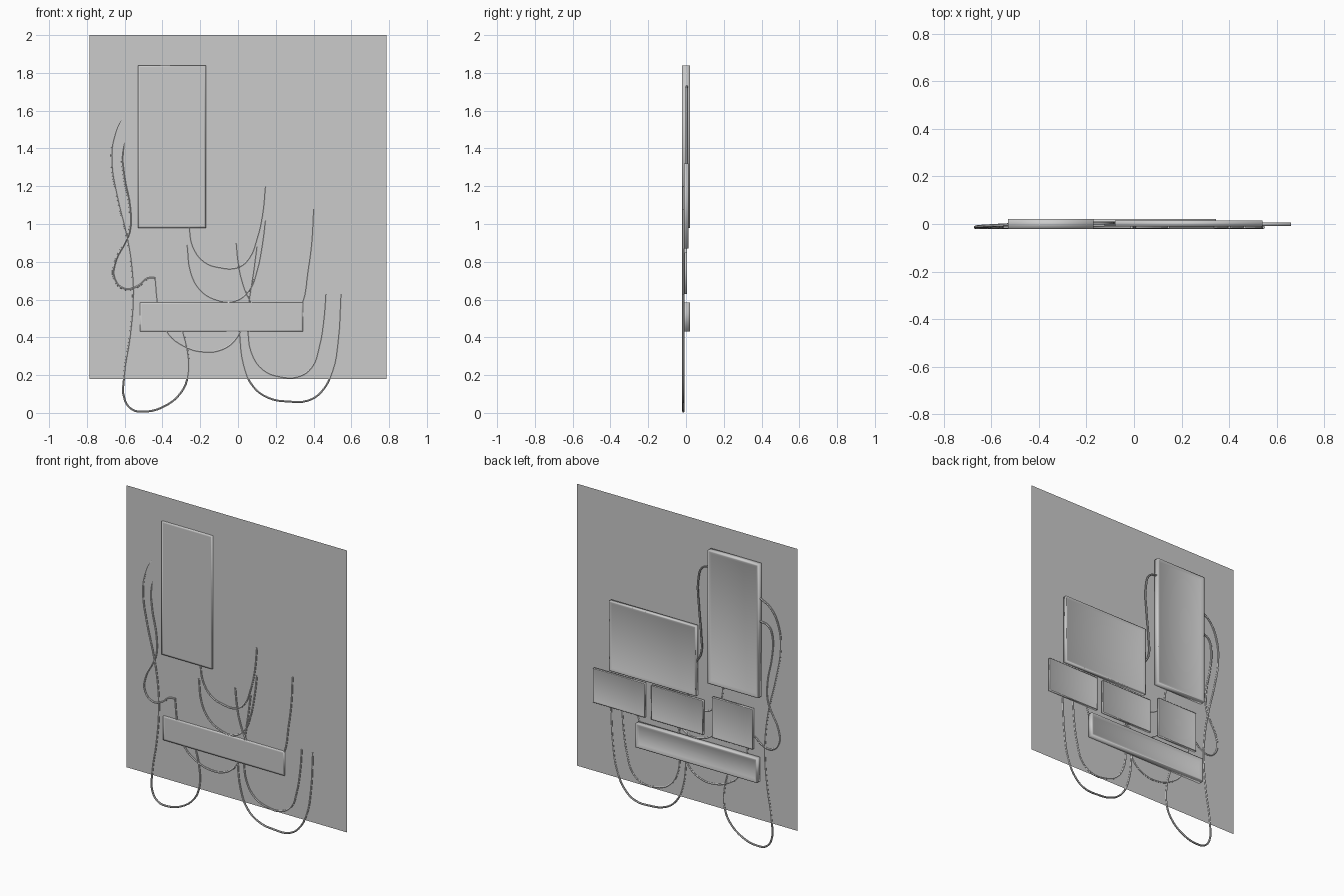
import bpy, bmesh

if "Cube" in bpy.data.objects:
    bpy.data.objects.remove(bpy.data.objects["Cube"])

WALL_Y, WIRE_Y, WIRE_R = -0.013, -0.014, 0.006


def add_mesh(name, bm):
    bmesh.ops.recalc_face_normals(bm, faces=bm.faces[:])
    me = bpy.data.meshes.new(name)
    bm.to_mesh(me)
    bm.free()
    ob = bpy.data.objects.new(name, me)
    bpy.context.collection.objects.link(ob)
    return ob


def wall(name, x0, x1, z0, z1, y):
    bm = bmesh.new()
    bm.faces.new([bm.verts.new((x, y, z)) for x, z in
                  ((x0, z0), (x1, z0), (x1, z1), (x0, z1))])
    return add_mesh(name, bm)


def panel(name, x0, x1, y0, y1, z0, z1, rim, recess):
    """Shallow box with a soft back and a recessed screen on the +y side."""
    bm = bmesh.new()
    bmesh.ops.create_cube(bm, size=1)
    for v in bm.verts:
        v.co.x = x0 if v.co.x < 0 else x1
        v.co.y = y0 if v.co.y < 0 else y1
        v.co.z = z0 if v.co.z < 0 else z1
    bm.normal_update()
    screen = [f for f in bm.faces if f.normal.y > 0.9]
    back = [f for f in bm.faces if f.normal.y < -0.9]
    bmesh.ops.inset_region(bm, faces=back, thickness=rim * 0.5)
    bmesh.ops.inset_region(bm, faces=screen, thickness=rim * 0.35)
    bmesh.ops.inset_region(bm, faces=screen, thickness=rim * 0.65, depth=-recess)
    for f in bm.faces:
        f.smooth = True
    return add_mesh(name, bm)


def wire(name, pts, y=WIRE_Y, start_y=None):
    """Round cable through x, z points; start_y lets it leave a panel side."""
    cu = bpy.data.curves.new(name, 'CURVE')
    cu.dimensions = '3D'
    cu.bevel_depth = WIRE_R
    cu.bevel_resolution = 1
    cu.resolution_u = 4
    cu.use_fill_caps = True
    sp = cu.splines.new('BEZIER')
    sp.bezier_points.add(len(pts) - 1)
    for i, (bp, (x, z)) in enumerate(zip(sp.bezier_points, pts)):
        yy = y
        if start_y is not None and i < 3:
            yy = start_y + (y - start_y) * i / 3
        bp.co = (x, yy, z)
        bp.handle_left_type = bp.handle_right_type = 'AUTO'
    ob = bpy.data.objects.new(name, cu)
    bpy.context.collection.objects.link(ob)
    bpy.ops.object.select_all(action='DESELECT')
    ob.select_set(True)
    bpy.context.view_layer.objects.active = ob
    bpy.ops.object.convert(target='MESH')
    bpy.ops.object.shade_smooth_by_angle()


# backing wall
wall("backing_wall", -0.787, 0.787, 0.18, 2.0, WALL_Y)

# screens and boxes
panel("tall_screen", -0.53, -0.17, -0.021, 0.021, 0.98, 1.84, 0.03, 0.008)
panel("wide_screen", -0.08, 0.54, -0.010, 0.014, 0.87, 1.32, 0.025, 0.006)
panel("small_screen_right", 0.29, 0.66, -0.008, 0.006, 0.63, 0.85, 0.014, 0.003)
panel("small_screen_middle", -0.125, 0.245, -0.008, 0.006, 0.63, 0.85, 0.014, 0.003)
panel("small_screen_left", -0.48, -0.19, -0.010, 0.006, 0.63, 0.89, 0.014, 0.003)
panel("bottom_box", -0.52, 0.345, -0.0205, 0.021, 0.43, 0.585, 0.03, 0.010)

# long looping side cables
wire("outer_side_cable", [(-0.52, 1.62), (-0.60, 1.57), (-0.655, 1.46), (-0.668, 1.33),
     (-0.64, 1.15), (-0.585, 0.92), (-0.56, 0.75), (-0.555, 0.6), (-0.572, 0.4),
     (-0.602, 0.2), (-0.60, 0.07), (-0.56, 0.018), (-0.5, 0.007), (-0.4, 0.03),
     (-0.3, 0.11), (-0.265, 0.2), (-0.267, 0.32), (-0.295, 0.44)], start_y=-0.003)
wire("inner_side_cable", [(-0.52, 1.47), (-0.585, 1.45), (-0.61, 1.39), (-0.605, 1.26),
     (-0.572, 1.08), (-0.575, 0.96), (-0.60, 0.9), (-0.65, 0.8), (-0.655, 0.71),
     (-0.6, 0.655), (-0.53, 0.67), (-0.48, 0.71), (-0.44, 0.715)], start_y=-0.002)

# short cable linking the two large screens
wire("link_cable", [(-0.18, 1.73), (-0.12, 1.71), (-0.09, 1.62), (-0.095, 1.45),
     (-0.11, 1.28), (-0.11, 1.15), (-0.07, 1.08)], y=0.004)

# hanging U shaped cables
hanging = [
    [(-0.26, 0.99), (-0.24, 0.88), (-0.18, 0.80), (-0.1, 0.77), (0.0, 0.77),
     (0.06, 0.82), (0.10, 0.92), (0.13, 1.05), (0.145, 1.2)],
    [(-0.27, 0.89), (-0.25, 0.74), (-0.2, 0.65), (-0.12, 0.6), (-0.02, 0.59),
     (0.06, 0.65), (0.10, 0.75), (0.13, 0.9), (0.145, 1.02)],
    [(-0.44, 0.72), (-0.42, 0.55), (-0.37, 0.42), (-0.28, 0.35), (-0.2, 0.325),
     (-0.1, 0.33), (-0.02, 0.38), (0.03, 0.48), (0.075, 0.7), (0.10, 0.88)],
    [(-0.01, 0.90), (0.0, 0.8), (0.02, 0.7), (0.06, 0.6), (0.13, 0.51), (0.22, 0.48),
     (0.29, 0.50), (0.34, 0.58), (0.37, 0.75), (0.39, 0.9), (0.40, 1.08)],
    [(0.05, 0.45), (0.07, 0.32), (0.13, 0.23), (0.22, 0.192), (0.32, 0.192),
     (0.39, 0.24), (0.43, 0.35), (0.455, 0.5), (0.465, 0.63)],
    [(0.005, 0.45), (0.03, 0.25), (0.08, 0.14), (0.16, 0.08), (0.27, 0.06),
     (0.37, 0.065), (0.44, 0.11), (0.5, 0.22), (0.53, 0.38), (0.545, 0.63)],
]
for i, pts in enumerate(hanging):
    wire(f"hanging_cable_{i + 1}", pts)
